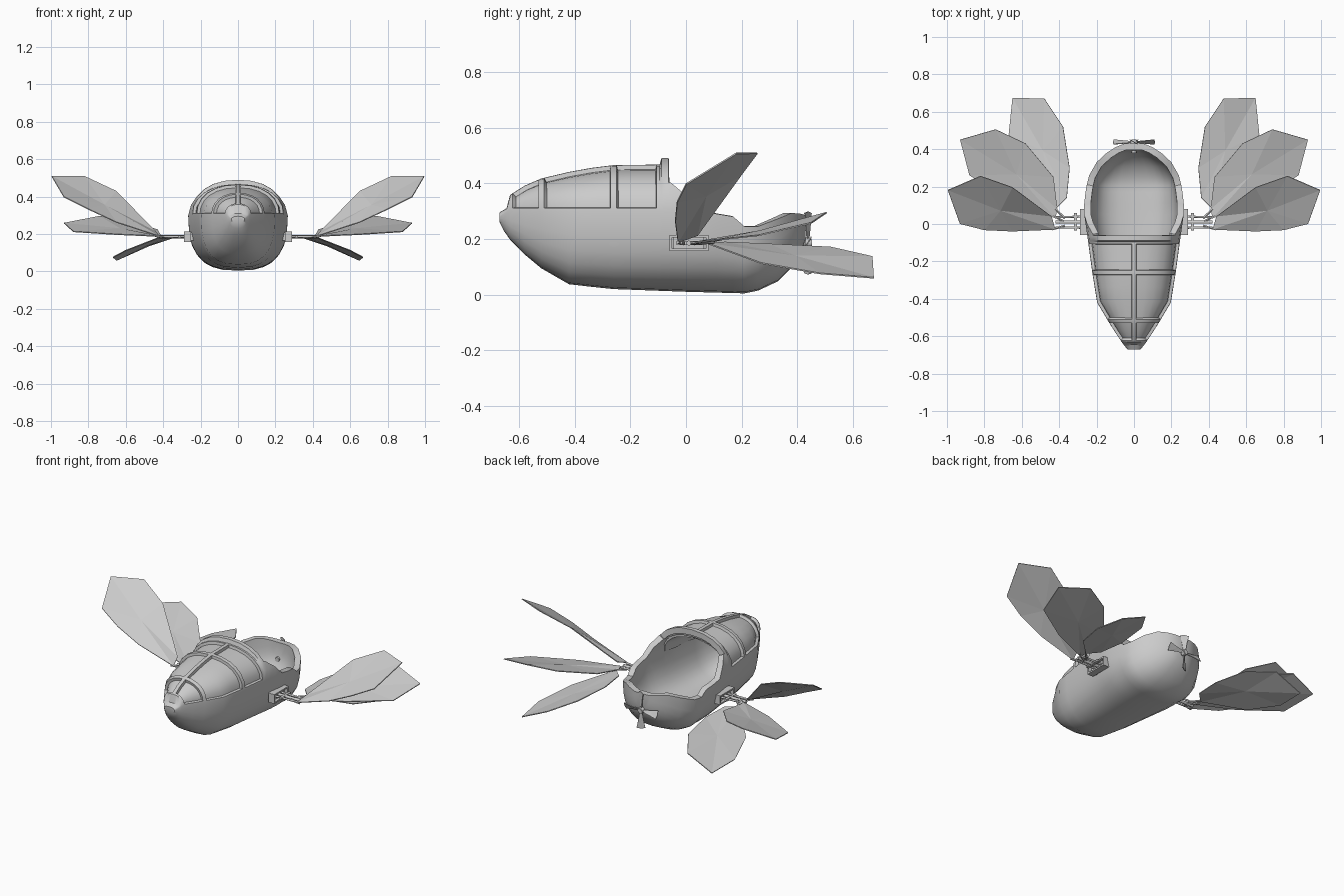
import bpy, bmesh, math
from mathutils import Vector, Matrix

if "Cube" in bpy.data.objects:
    bpy.data.objects.remove(bpy.data.objects["Cube"])

grey = bpy.data.materials.new("hull_grey")
grey.diffuse_color = (0.6, 0.6, 0.6, 1)
grey.use_nodes = True
grey.node_tree.nodes["Principled BSDF"].inputs["Base Color"].default_value = grey.diffuse_color


def finish(bm, name, smooth=None):
    me = bpy.data.meshes.new(name)
    bmesh.ops.recalc_face_normals(bm, faces=bm.faces)
    bm.to_mesh(me)
    bm.free()
    me.materials.append(grey)
    ob = bpy.data.objects.new(name, me)
    bpy.context.collection.objects.link(ob)
    if smooth:
        me.shade_smooth()
        me.set_sharp_from_angle(angle=math.radians(smooth))
    return ob


def lerp(table, y):
    for (a, va), (b, vb) in zip(table, table[1:]):
        if y <= b:
            return va + (vb - va) * max(0, y - a) / (b - a)
    return table[-1][1]


# Hull profiles along y: half width, keel height, belt (rim) height, canopy top, canopy arc
WIDTH = [(-.67, .035), (-.64, .06), (-.55, .12), (-.42, .197), (-.26, .223), (-.06, .25),
         (.05, .266), (.12, .266), (.2, .255), (.26, .24), (.33, .2), (.4, .125), (.43, .05)]
KEEL = [(-.67, .26), (-.655, .23), (-.62, .18), (-.53, .1), (-.42, .037), (-.27, .02),
        (0, .01), (.22, .004), (.3, .025), (.36, .07), (.41, .14), (.43, .2)]
BELT = [(-.67, .28), (-.64, .3), (.05, .3), (.17, .28), (.21, .245), (.26, .245),
        (.33, .272), (.39, .297), (.43, .285)]
TOP = [(-.67, .295), (-.645, .31), (-.632, .358), (-.55, .41), (-.38, .45), (-.26, .465),
       (-.095, .467), (-.088, .49), (0, .49)]
ARC = [(-.061, 90), (-.054, 30), (0, 15), (.05, 0)]
STATIONS = [-.67, -.655, -.645, -.632, -.58, -.52, -.42, -.34, -.26, -.18, -.095, -.088,
            -.062, -.054, 0, .05, .11, .17, .21, .26, .33, .38, .41, .43]
LOW, UP = 7, 6


def half_ring(y):
    w, k, b, t = (lerp(tab, y) for tab in (WIDTH, KEEL, BELT, TOP))
    pts = []
    for i in range(LOW + 1):
        a = math.pi / 2 * i / LOW
        pts.append((w * math.sin(a) ** .75, y, b - (b - k) * max(0, math.cos(a)) ** .75))
    limit = lerp(ARC, y)
    for i in range(1, UP + 1):
        a = math.radians(min(i * 90 / UP, limit))
        pts.append((w * max(0, math.cos(a)) ** .9, y, b + (t - b) * math.sin(a) ** .9))
    return pts


def build_hull():
    bm = bmesh.new()
    for s in (-1, 1):
        rings = [[bm.verts.new((s * x, y, z)) for x, y, z in half_ring(y)] for y in STATIONS]
        for j in range(len(rings) - 1):
            lim_a, lim_b = lerp(ARC, STATIONS[j]), lerp(ARC, STATIONS[j + 1])
            for i in range(LOW + UP):
                u = (i - LOW) * 90 / UP
                if u >= lim_a or (lim_a > 80 and u >= lim_b - .1):
                    continue    # open cockpit
                q = [rings[j][i], rings[j][i + 1], rings[j + 1][i + 1], rings[j + 1][i]]
                bm.faces.new(q)
        # nose and stern caps
        bm.faces.new(rings[0])
        stern = rings[-1][:LOW + 1]
        bm.faces.new(stern + [bm.verts.new((0, STATIONS[-1], stern[-1].co.z))])
    bmesh.ops.remove_doubles(bm, verts=bm.verts, dist=.0004)
    bmesh.ops.dissolve_degenerate(bm, edges=bm.edges, dist=.0004)
    bmesh.ops.recalc_face_normals(bm, faces=bm.faces)
    if sum(f.normal.z * f.calc_area() for f in bm.faces if f.calc_center_median().z < .1) > 0:
        bmesh.ops.reverse_faces(bm, faces=bm.faces)
    # sunken canopy windows
    for y0, y1 in ((-.632, -.52), (-.52, -.26), (-.26, -.095)):
        for s in (-1, 1):
            panel = []
            for f in bm.faces:
                c = f.calc_center_median()
                if y0 < c.y < y1 and c.x * s > 0 and c.z > lerp(BELT, c.y) + .001:
                    panel.append(f)
            bmesh.ops.inset_region(bm, faces=panel, thickness=.011, depth=0, use_even_offset=True)
            bmesh.ops.inset_region(bm, faces=panel, thickness=.004, depth=-.016, use_even_offset=True)
    me = bpy.data.meshes.new("hull")
    bm.to_mesh(me)
    bm.free()
    me.materials.append(grey)
    ob = bpy.data.objects.new("hull", me)
    bpy.context.collection.objects.link(ob)
    # wall thickness
    mod = ob.modifiers.new("wall", 'SOLIDIFY')
    mod.thickness, mod.offset = .035, -1
    bpy.context.view_layer.objects.active = ob
    ob.select_set(True)
    bpy.ops.object.modifier_apply(modifier="wall")
    bpy.ops.object.shade_smooth_by_angle(angle=math.radians(38))


def box(name, lo, hi):
    bm = bmesh.new()
    lo, hi = Vector(lo), Vector(hi)
    size = Vector(abs(v) for v in hi - lo)
    bmesh.ops.create_cube(bm, size=1, matrix=Matrix.Translation((lo + hi) / 2) @ Matrix.Diagonal(size).to_4x4())
    return finish(bm, name)


def rod(name, a, b, r, r2=None, n=10):
    a, b = Vector(a), Vector(b)
    bm = bmesh.new()
    m = Matrix.Translation((a + b) / 2) @ (b - a).to_track_quat('Z', 'Y').to_matrix().to_4x4()
    bmesh.ops.create_cone(bm, cap_ends=True, segments=n, radius1=r, radius2=r if r2 is None else r2,
                          depth=(b - a).length, matrix=m)
    return finish(bm, name, 40)


def plate(name, outline, s, thick=.005):
    # thin faceted blade, fanned from the middle of its outline
    bm = bmesh.new()
    vs = [bm.verts.new((s * x, y, z)) for x, y, z in outline]
    mid = bm.verts.new(sum((v.co for v in vs), Vector()) / len(vs))
    for a, b in zip(vs, vs[1:] + vs[:1]):
        bm.faces.new((a, b, mid))
    bmesh.ops.recalc_face_normals(bm, faces=bm.faces)
    bmesh.ops.solidify(bm, geom=bm.faces[:], thickness=thick)
    return finish(bm, name)


build_hull()

# Wing blades, from root round the outline
BLADES = {
    "upper_wing": [(.42, -.03, .19), (.65, -.04, .265), (.80, -.033, .335), (.93, 0, .40),
                   (.995, .18, .51), (.82, .255, .51), (.65, .195, .43), (.44, .04, .215)],
    "middle_wing": [(.42, .03, .19), (.65, .12, .20), (.88, .26, .215), (.93, .45, .26),
                    (.74, .505, .297), (.58, .43, .27), (.43, .25, .225), (.41, .08, .19)],
    "lower_wing": [(.42, .08, .185), (.60, .27, .115), (.67, .48, .078), (.65, .675, .062),
                   (.48, .67, .138), (.38, .52, .172), (.345, .30, .183), (.36, .14, .19)],
}
for s, side in ((-1, "left"), (1, "right")):
    for name, outline in BLADES.items():
        plate(f"{side}_{name}", outline, s)
    # wing mount: backing block, raised frame and hinge arms
    box(f"{side}_mount_block", (s * .23, -.045, .165), (s * .272, .065, .208))
    for z in (.157, .205):
        box(f"{side}_mount_rail", (s * .25, -.06, z), (s * .29, .08, z + .009))
    for y in (-.06, .071):
        box(f"{side}_mount_post", (s * .25, y, .157), (s * .29, y + .009, .214))
    rod(f"{side}_hinge_shaft", (s * .26, .01, .185), (s * .42, .01, .185), .009)
    for y in (-.02, .04):
        rod(f"{side}_hinge_arm", (s * .27, y, .185), (s * .42, y * .9, .187), .006)
    box(f"{side}_hinge_bar", (s * .305, -.035, .178), (s * .32, .06, .192))
    for y0, y1 in ((-.01, -.03), (.01, .05), (.03, .10)):
        rod(f"{side}_wing_root", (s * .37, y0, .185), (s * .44, y1, .188), .008, .005, 6)

# Tail propeller
C = Vector((0, .44, .185))
rod("propeller_shaft", (0, .38, .185), (0, .452, .185), .014, .012, 12)
rod("propeller_hub", (0, .43, .185), (0, .45, .185), .02, .016, 12)
for k in range(4):
    rot = Matrix.Rotation(k * math.pi / 2, 4, 'Y')
    shape = [(.01, -.003, -.006), (.06, -.008, -.012), (.108, -.012, -.022), (.113, 0, 0),
             (.108, .012, .022), (.06, .008, .012), (.01, .003, .006)]
    plate(f"propeller_blade_{k + 1}", [tuple(C + rot @ Vector(p)) for p in shape], 1, .004)
